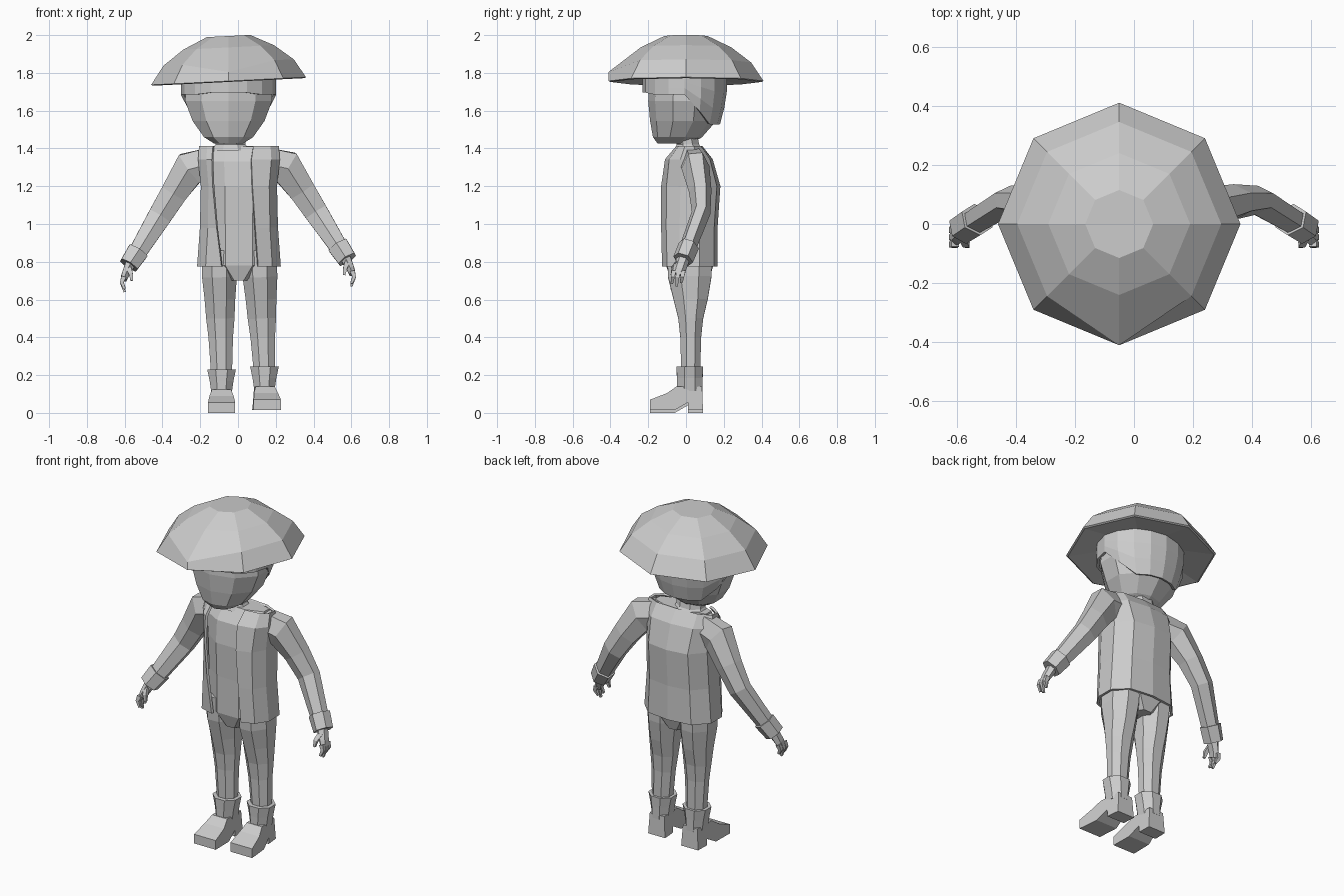
import bpy, bmesh, math
from mathutils import Vector

cube = bpy.data.objects.get("Cube")
if cube:
    bpy.data.objects.remove(cube, do_unlink=True)

grey = bpy.data.materials.new("plain grey")
grey.use_nodes = True
grey.diffuse_color = (0.6, 0.6, 0.6, 1)
grey.node_tree.nodes["Principled BSDF"].inputs["Base Color"].default_value = (0.6, 0.6, 0.6, 1)


def skin(name, rings, closed=True, caps=True, thickness=0):
    """Bridge rings of points into a flat-shaded mesh."""
    bm = bmesh.new()
    loops = [[bm.verts.new(p) for p in ring] for ring in rings]
    n = len(loops[0])
    for lo, hi in zip(loops, loops[1:]):
        for i in range(n if closed else n - 1):
            j = (i + 1) % n
            bm.faces.new((lo[i], lo[j], hi[j], hi[i]))
    if closed and caps:
        bm.faces.new(loops[0][::-1])
        bm.faces.new(loops[-1])
    bmesh.ops.recalc_face_normals(bm, faces=bm.faces)
    mesh = bpy.data.meshes.new(name)
    bm.to_mesh(mesh)
    bm.free()
    mesh.materials.append(grey)
    obj = bpy.data.objects.new(name, mesh)
    bpy.context.collection.objects.link(obj)
    if thickness:
        mod = obj.modifiers.new("thickness", "SOLIDIFY")
        mod.thickness = thickness
        mod.offset = 0
    return obj


def oval(n, a, b, turn=0.5):
    """Polygon scaled so it fills the half sizes a and b."""
    angles = [2 * math.pi * (i + turn) / n for i in range(n)]
    ca = max(abs(math.cos(t)) for t in angles)
    sa = max(abs(math.sin(t)) for t in angles)
    return [(a * math.cos(t) / ca, b * math.sin(t) / sa) for t in angles]


def limb(name, sections, n=6, turn=0.5):
    """Tube through (x, y, z, half width, half depth) sections."""
    pts = [Vector(s[:3]) for s in sections]
    rings = []
    for i, (p, s) in enumerate(zip(pts, sections)):
        t = (pts[min(i + 1, len(pts) - 1)] - pts[max(i - 1, 0)]).normalized()
        u = t.cross(Vector((0, 1, 0))).normalized()
        v = u.cross(t)
        rings.append([p + u * a + v * b for a, b in oval(n, s[3], s[4], turn)])
    return skin(name, rings)


def stack(name, levels, n=10, x=0.0, turn=0.5):
    """Horizontal rings from (z, centre y, half width, half depth)."""
    return skin(name, [[(x + a, cy + b, z) for a, b in oval(n, w, d, turn)]
                       for z, cy, w, d in levels])


# Octagonal hat, tilted to one side, with a deeper lip at the front
HAT_X = -0.05
hat_rings = []
for r, z in ((0.2, 1.785), (0.4, 1.752), (0.41, 1.757), (0.345, 1.855), (0.24, 1.935), (0.115, 1.995)):
    ring = []
    for k in range(8):
        t = k * math.pi / 4
        rr, zz = r, z
        if k == 6 and r == 0.345:
            rr, zz = 0.41, 1.805
        x = rr * math.cos(t)
        ring.append((HAT_X + x, rr * math.sin(t), zz + 0.05 * x))
    hat_rings.append(ring)
skin("hat", hat_rings)

# Head and neck
stack("head", [(1.425, -0.06, 0.075, 0.09), (1.46, -0.045, 0.13, 0.13), (1.545, -0.015, 0.19, 0.175),
               (1.65, -0.01, 0.23, 0.19), (1.78, -0.005, 0.225, 0.19)], x=HAT_X)
stack("neck", [(1.39, 0.015, 0.1, 0.08), (1.42, 0.01, 0.08, 0.06), (1.47, 0, 0.08, 0.06)], 8, -0.04)

# Hair cap, hanging lower at the back
def hair_size(z):
    f = min(1, max(0, (z - 1.53) / 0.14))
    return 0.19 + 0.055 * f, 0.18 + 0.036 * f


def hairline(s):
    if s <= 0.05:
        return 1.685 if s > -0.8 else 1.695
    return 1.685 - 0.155 * min(1, (s - 0.05) / 0.6)


hair = []
for level in range(4):
    ring = []
    for k in range(16):
        t = 2 * math.pi * k / 16
        low = hairline(math.sin(t))
        z = low + (1.79 - low) * level / 3
        a, b = hair_size(z)
        ring.append((HAT_X + a * math.cos(t), -0.007 + b * math.sin(t), z))
    hair.append(ring)
skin("hair", hair, caps=False, thickness=0.015)

# Shirt with its tail between the legs
stack("shirt", [(0.7, 0.02, 0.06, 0.1), (0.78, 0.02, 0.175, 0.125), (1.0, 0.02, 0.175, 0.125),
                (1.2, 0.02, 0.18, 0.13), (1.33, 0.015, 0.19, 0.11), (1.41, 0.02, 0.17, 0.06)], 8, 0.005)

# Open jacket: (z, half width, front y, back y, left and right edge of the opening)
jacket = []
for z, w, f, b, e0, e1 in ((0.775, 0.215, -0.12, 0.16, -0.09, 0.1), (0.98, 0.2, -0.125, 0.16, -0.115, 0.085),
                           (1.2, 0.195, -0.125, 0.175, -0.135, 0.07), (1.34, 0.21, -0.105, 0.135, -0.14, 0.065),
                           (1.41, 0.205, -0.045, 0.08, -0.135, 0.075)):
    m = (f + b) / 2
    d = (b - f) / 2
    half = [(0.8 * w, m - 0.82 * d), (w, m - 0.35 * d), (w, m + 0.35 * d), (0.65 * w, m + 0.88 * d)]
    line = [(e0, f)] + [(-x, y) for x, y in half] + [(0, b)] + half[::-1] + [(e1, f)]
    jacket.append([(x + 0.005, y, z) for x, y in line])
skin("jacket", jacket, closed=False, thickness=0.014)

# Arms, cuffs and hands
for side, s, drop in (("left", 1, 0), ("right", -1, -0.03)):
    def path(*points):
        return [(s * x, y, z + drop * min(1, max(0, (x - 0.2) * 3)), a, b) for x, y, z, a, b in points]

    limb(side + "_sleeve", path((0.12, 0.03, 1.325, 0.085, 0.06), (0.255, 0.05, 1.3, 0.09, 0.075),
                                (0.34, 0.075, 1.175, 0.07, 0.06), (0.415, 0.08, 1.06, 0.062, 0.05),
                                (0.535, 0.01, 0.875, 0.047, 0.045)))
    limb(side + "_cuff", path((0.53, 0.015, 0.885, 0.056, 0.056), (0.578, -0.015, 0.812, 0.05, 0.055)))
    limb(side + "_hand", path((0.565, -0.01, 0.83, 0.028, 0.035), (0.597, -0.035, 0.76, 0.02, 0.035),
                              (0.605, -0.045, 0.735, 0.016, 0.03)))
    for i, (y, tip) in enumerate(((-0.065, 0.685), (-0.04, 0.67), (-0.015, 0.69))):
        limb(f"{side}_finger_{i + 1}", path((0.605, y, 0.75, 0.013, 0.012), (0.615, y - 0.005, 0.72, 0.01, 0.01),
                                            (0.6, y - 0.01, tip, 0.006, 0.006)), 4)
    limb(side + "_thumb", path((0.58, -0.04, 0.8, 0.014, 0.012), (0.567, -0.07, 0.765, 0.011, 0.01),
                               (0.562, -0.075, 0.73, 0.006, 0.006)), 4)

# Trouser legs and boots
for side, top_x, low_x, lift in (("left", 0.113, 0.14, 0.015), ("right", -0.1, -0.087, 0)):
    legs = []
    for z, y, a, b in ((0.2, 0.025, 0.055, 0.05), (0.4, 0.025, 0.065, 0.055), (0.5, 0.025, 0.075, 0.066),
                       (0.6, 0.025, 0.081, 0.09), (0.72, 0.02, 0.092, 0.115), (0.86, 0.02, 0.092, 0.12)):
        f = (z - 0.2) / 0.6
        legs.append((low_x + (top_x - low_x) * f, y, z, a, b))
    limb(side + "_trouser_leg", legs, 8)
    stack(side + "_boot_shaft", [(0.1 + lift, 0.02, 0.053, 0.067), (0.17 + lift, 0.02, 0.063, 0.068),
                                 (0.23 + lift, 0.02, 0.076, 0.07)], 8, low_x)
    foot = ((-0.19, 0, 0.072), (-0.19, 0.055, 0.072), (-0.1, 0.09, 0.064), (-0.05, 0.125, 0.05),
            (0.085, 0.125, 0.048), (0.09, 0, 0.056), (0.01, 0, 0.058), (0.01, 0.04, 0.06), (-0.06, 0, 0.07))
    toe_out = 0.08 if side == "left" else 0
    skin(side + "_boot_foot", [[(low_x + e * w - toe_out * y, y, z + lift) for y, z, w in foot]
                               for e in (-1, 1)])
